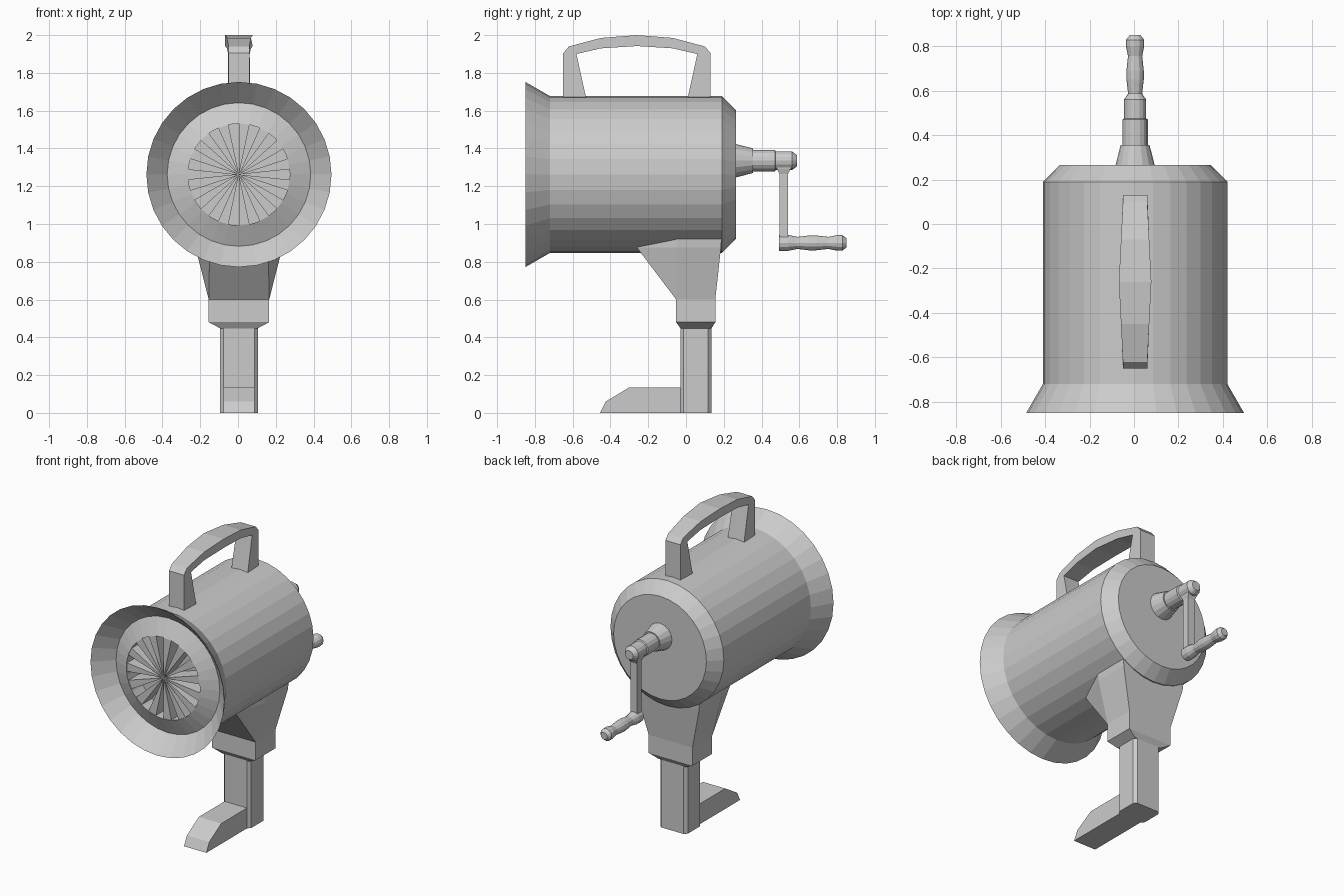
import bpy
import bmesh
from math import pi, cos, sin
from mathutils import Vector

cube = bpy.data.objects.get("Cube")
if cube:
    bpy.data.objects.remove(cube)

grey = bpy.data.materials.new("grey metal")
grey.use_nodes = True
grey.diffuse_color = (0.6, 0.6, 0.6, 1)
grey.node_tree.nodes["Principled BSDF"].inputs["Base Color"].default_value = (0.6, 0.6, 0.6, 1)

CX = 0.005      # shared centre line
BODY_Z = 1.262  # drum axis height
HUB_Z = 1.335   # crank axis height
GRIP_Z = 0.9    # grip axis height


def finish(name, bm, location=(CX, 0, 0)):
    bmesh.ops.remove_doubles(bm, verts=bm.verts, dist=0.0001)
    bmesh.ops.recalc_face_normals(bm, faces=bm.faces)
    mesh = bpy.data.meshes.new(name)
    bm.to_mesh(mesh)
    bm.free()
    mesh.materials.append(grey)
    obj = bpy.data.objects.new(name, mesh)
    obj.location = location
    bpy.context.collection.objects.link(obj)
    return obj


def lathe(name, profile, z, steps):
    """Turn (radius, y) points about a y-parallel axis at height z."""
    bm = bmesh.new()
    verts = [bm.verts.new((0, y, r)) for r, y in profile]
    edges = [bm.edges.new(pair) for pair in zip(verts, verts[1:])]
    bmesh.ops.spin(bm, geom=verts + edges, cent=(0, 0, 0), axis=(0, 1, 0),
                   angle=2 * pi, steps=steps)
    return finish(name, bm, (CX, 0, z))


def loft(name, rings, location=(CX, 0, 0)):
    """Skin a stack of equal-length point rings and cap both ends."""
    bm = bmesh.new()
    loops = [[bm.verts.new(p) for p in ring] for ring in rings]
    n = len(loops[0])
    for a, b in zip(loops, loops[1:]):
        for i in range(n):
            j = (i + 1) % n
            bm.faces.new((a[i], a[j], b[j], b[i]))
    bm.faces.new(loops[0][::-1])
    bm.faces.new(loops[-1])
    return finish(name, bm, location)


def rect(hx, y0, y1, z):
    return [(-hx, y0, z), (hx, y0, z), (hx, y1, z), (-hx, y1, z)]


def plate(name, profile, half_width):
    """Side profile of (y, z) points widened in x by half_width(y)."""
    return loft(name, [[(s * half_width(y), y, z) for y, z in profile] for s in (-1, 1)])


# Drum with chamfered back, flared mouth and raised grille ring
lathe("drum", [(0, 0.265), (0.34, 0.265), (0.415, 0.19), (0.415, -0.72),
               (0.49, -0.85), (0.38, -0.74), (0.27, -0.79), (0.27, -0.68),
               (0, -0.68)], BODY_Z, 32)

# Radial grille wedges in the mouth
WEDGES = 15
half = pi / WEDGES / 2
bm = bmesh.new()
for k in range(WEDGES):
    mid = 2 * pi * k / WEDGES + half
    tips = [(0, 0)] + [(0.272 * sin(a), 0.272 * cos(a)) for a in (mid - half, mid + half)]
    face = bm.faces.new([bm.verts.new((x, -0.785, z)) for x, z in tips])
    grown = bmesh.ops.extrude_face_region(bm, geom=[face], use_keep_orig=True)
    moved = [v for v in grown["geom"] if isinstance(v, bmesh.types.BMVert)]
    bmesh.ops.translate(bm, verts=moved, vec=Vector((0, 0.106, 0)))
bmesh.ops.recalc_face_normals(bm, faces=bm.faces)
finish("grille_wedges", bm, (CX, 0, BODY_Z))

# Carrying handle, widest in the middle of its arch
outer = [(-0.65, 1.65), (-0.65, 1.905), (-0.62, 1.94), (-0.45, 1.985), (-0.26, 2.0),
         (-0.07, 1.985), (0.1, 1.94), (0.13, 1.905), (0.13, 1.65)]
inner = [(0.005, 1.65), (0.06, 1.9), (-0.07, 1.93), (-0.26, 1.942),
         (-0.45, 1.93), (-0.58, 1.9), (-0.525, 1.65)]
plate("carrying_handle", outer + inner,
      lambda y: 0.055 + 0.018 * max(0, 1 - abs(y + 0.26) / 0.36))

# Flared bracket under the drum
def bracket_ring(front_x, front_y, side_x, back_y, z):
    right = [(front_x, front_y, z), (side_x, -0.05, z), (side_x, back_y, z)]
    return right + [(-x, y, w) for x, y, w in reversed(right)]


loft("bracket", [bracket_ring(0.16, -0.052, 0.16, 0.155, 0.6),
                 bracket_ring(0.155, -0.26, 0.23, 0.185, 0.875),
                 bracket_ring(0.155, -0.26, 0.235, 0.188, 0.925)])
loft("socket_block", [rect(0.1, -0.03, 0.135, 0.448), rect(0.16, -0.052, 0.155, 0.48),
                      rect(0.16, -0.052, 0.155, 0.6)])

# Chamfered post and forward foot
def post_ring(z, hx=0.1, y0=-0.03, y1=0.135, c=0.018):
    right = [(hx - c, y0, z), (hx, y0 + c, z), (hx, y1 - c, z), (hx - c, y1, z)]
    return right + [(-x, y, w) for x, y, w in reversed(right)]


loft("post", [post_ring(0), post_ring(0.46)])
plate("foot", [(0, 0), (0, 0.135), (-0.3, 0.135), (-0.425, 0.06), (-0.455, 0)],
      lambda y: 0.082)

# Crank hub, arm and turned grip
lathe("crank_hub", [(0, 0.25), (0.088, 0.25), (0.088, 0.265), (0.065, 0.355),
                    (0.057, 0.355), (0.057, 0.47), (0.05, 0.475), (0.05, 0.56),
                    (0.03, 0.588), (0, 0.588)], HUB_Z, 16)
loft("crank_arm", [rect(0.025, 0.495, 0.54, 0.87), rect(0.025, 0.495, 0.54, 1.265),
                   rect(0.034, 0.48, 0.556, 1.295), rect(0.034, 0.48, 0.556, 1.335)])
lathe("crank_grip", [(0, 0.493), (0.042, 0.493), (0.042, 0.54), (0.032, 0.59),
                     (0.039, 0.65), (0.039, 0.69), (0.032, 0.755), (0.041, 0.8),
                     (0.041, 0.828), (0.024, 0.85), (0, 0.85)], GRIP_Z, 12)
